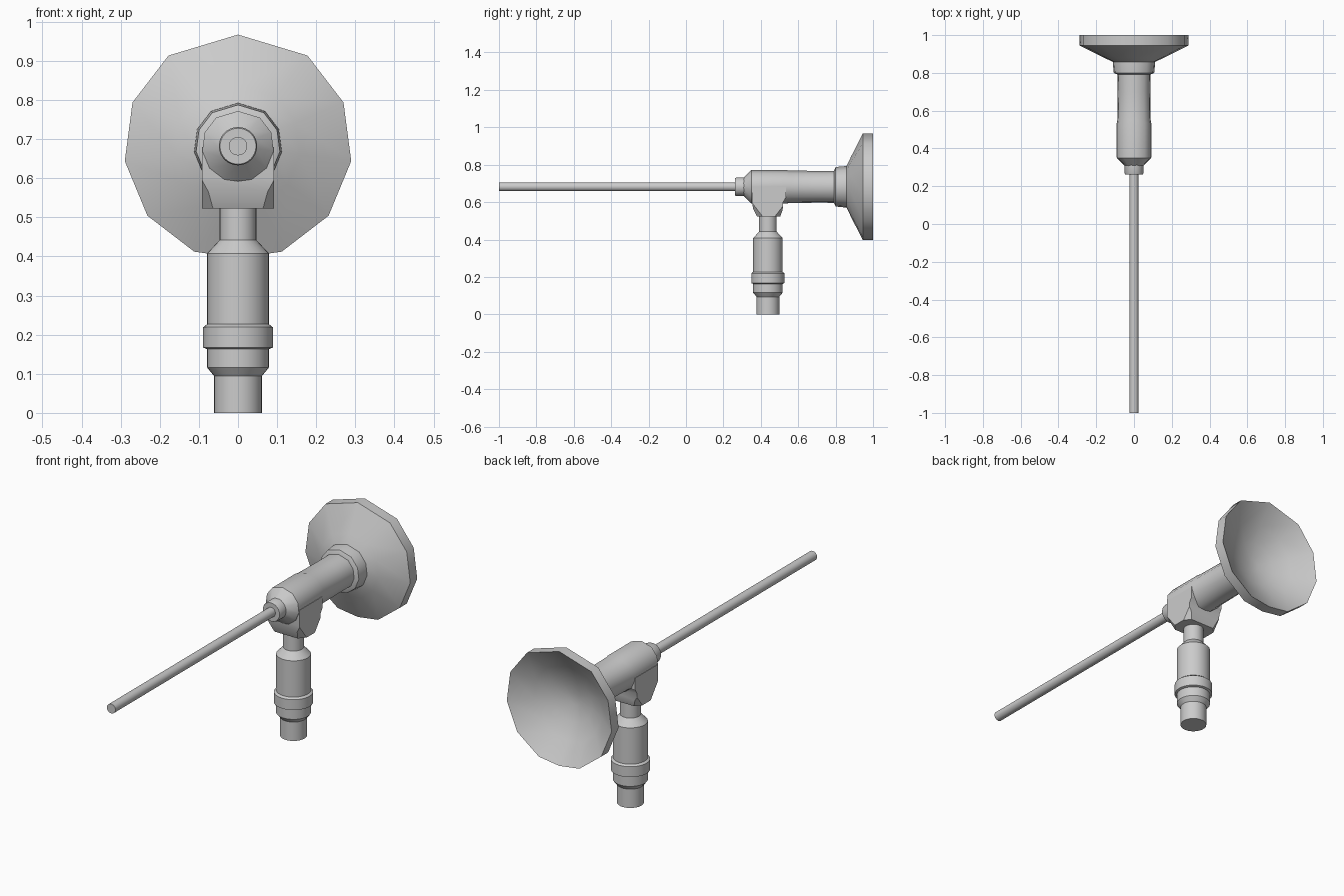
import bpy, bmesh, math
from mathutils import Vector

if "Cube" in bpy.data.objects:
    bpy.data.objects.remove(bpy.data.objects["Cube"])

AXIS_Z = 0.682     # height of the horizontal barrel axis
STEM_Y = 0.438     # y of the vertical stem axis
HALF = [37.5, 67.5, 97.5, 127.5, 157.5]
FACETED = [0] + HALF + [180] + [360 - a for a in reversed(HALF)]
ROUND = [i * 360 / 32 for i in range(32)]


def finish(name, bm, angle=39):
    bmesh.ops.recalc_face_normals(bm, faces=bm.faces)
    mesh = bpy.data.meshes.new(name)
    bm.to_mesh(mesh)
    bm.free()
    ob = bpy.data.objects.new(name, mesh)
    bpy.context.collection.objects.link(ob)
    bpy.ops.object.select_all(action='DESELECT')
    ob.select_set(True)
    bpy.context.view_layer.objects.active = ob
    bpy.ops.object.shade_smooth_by_angle(angle=math.radians(angle))
    return ob


def lathe(name, profile, angles, vertical=False):
    """Sweep (radius, position) pairs around the barrel or stem axis."""
    bm = bmesh.new()
    rings = []
    for r, t in profile:
        ring = []
        for a in angles:
            rr = r * (0.977 if angles is FACETED and a in (0, 180) else 1)
            s, c = rr * math.sin(math.radians(a)), rr * math.cos(math.radians(a))
            co = (s, STEM_Y + c, t) if vertical else (s, t, AXIS_Z + c)
            ring.append(bm.verts.new(co))
        rings.append(ring)
    n = len(angles)
    for lo, hi in zip(rings, rings[1:]):
        for i in range(n):
            j = (i + 1) % n
            bm.faces.new((lo[i], lo[j], hi[j], hi[i]))
    bm.faces.new(rings[0])
    bm.faces.new(rings[-1])
    return finish(name, bm)


# Long thin rod and its nut
lathe("rod", [(0.0235, -1.0), (0.0235, 0.28)], ROUND)
lathe("rod_nut", [(0.046, 0.262), (0.049, 0.268), (0.049, 0.32)], ROUND)

# Barrel with tapered nose
lathe("barrel", [(0.049, 0.308), (0.092, 0.350), (0.092, 0.535), (0.089, 0.55),
                 (0.087, 0.70), (0.088, 0.84)], FACETED)

# Collar and flared bell with a shallow dished mouth
lathe("collar", [(0.090, 0.792), (0.108, 0.80), (0.113, 0.85), (0.113, 0.860),
                 (0.09, 0.862)], FACETED)
lathe("bell", [(0.09, 0.85), (0.112, 0.858), (0.16, 0.880), (0.292, 0.945),
               (0.292, 1.0), (0.19, 0.932), (0.11, 0.893), (0.03, 0.875)], FACETED)

# Bracket under the barrel: side profile extruded across x, lower corners cut off
side = [(0.353, 0.68), (0.353, 0.60), (0.359, 0.565), (0.379, 0.523),
        (0.504, 0.523), (0.517, 0.56), (0.519, 0.60), (0.535, 0.625), (0.535, 0.68)]
bm = bmesh.new()
face = bm.faces.new([bm.verts.new((-0.092, y, z)) for y, z in side])
ext = bmesh.ops.extrude_face_region(bm, geom=[face])
bmesh.ops.translate(bm, vec=Vector((0.184, 0, 0)),
                    verts=[v for v in ext["geom"] if isinstance(v, bmesh.types.BMVert)])
for sx in (-1, 1):
    for sy, y in ((-1, 0.41), (1, 0.475)):
        cut = bmesh.ops.bisect_plane(bm, geom=bm.verts[:] + bm.edges[:] + bm.faces[:],
                                     plane_co=(sx * 0.092, y, 0.523),
                                     plane_no=(sx * 1.0, sy * 0.9, -0.7), clear_outer=True)
        rim = [e for e in cut["geom_cut"] if isinstance(e, bmesh.types.BMEdge)]
        bmesh.ops.holes_fill(bm, edges=rim, sides=0)
finish("bracket", bm, 30)

# Stem: foot, handle and neck
lathe("stem", [(0.061, 0.0), (0.061, 0.094), (0.079, 0.116), (0.079, 0.408),
               (0.047, 0.442), (0.047, 0.54)], ROUND, True)
lathe("stem_ring", [(0.079, 0.163), (0.089, 0.167), (0.089, 0.219),
                    (0.079, 0.227)], ROUND, True)
